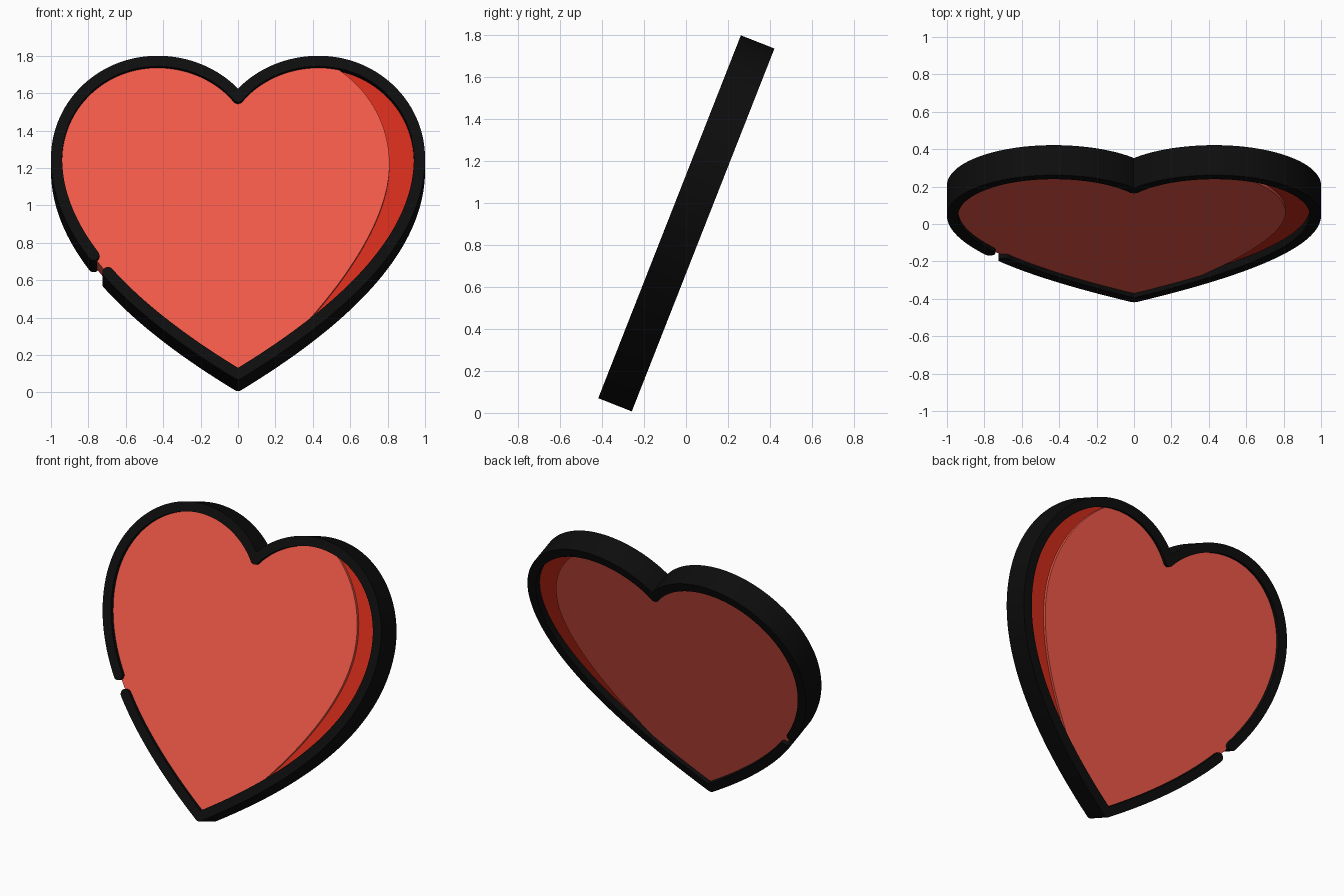
import bpy, bmesh, math
from mathutils import Vector, Matrix

if "Cube" in bpy.data.objects:
    bpy.data.objects.remove(bpy.data.objects["Cube"])

TILT = math.atan2(0.68, 1.73)      # backward lean
DEPTH, R = 0.172, 0.03             # rim depth, half rim width
Z0, Y0 = 0.066, -0.42              # front lower corner
GAP = (-0.734, 0.687)              # break in the rim


def local(x, z):
    return Vector((x, (z - Z0) / math.cos(TILT)))


def bezier(pts, n):
    a, b, c, d = [local(*p) for p in pts]
    return [a*(1-t)**3 + b*3*t*(1-t)**2 + c*3*t*t*(1-t) + d*t**3
            for t in (i / n for i in range(n + 1))]


def material(name, col):
    m = bpy.data.materials.new(name)
    m.diffuse_color = (*col, 1)
    m.use_nodes = True
    m.node_tree.nodes["Principled BSDF"].inputs["Base Color"].default_value = m.diffuse_color
    return m


def slab(name, outline, front, back, mat):
    """Extrude a flat outline between two depths and lean it back."""
    bm = bmesh.new()
    face = bm.faces.new([bm.verts.new((p.x, front, p.y)) for p in outline])
    ext = bmesh.ops.extrude_face_region(bm, geom=[face], use_keep_orig=True)
    vs = [g for g in ext["geom"] if isinstance(g, bmesh.types.BMVert)]
    bmesh.ops.translate(bm, verts=vs, vec=(0, back - front, 0))
    bmesh.ops.transform(bm, verts=bm.verts, matrix=Matrix.Translation((0, Y0, Z0))
                        @ Matrix.Rotation(-TILT, 4, 'X'))
    bmesh.ops.recalc_face_normals(bm, faces=bm.faces)
    me = bpy.data.meshes.new(name)
    bm.to_mesh(me)
    bm.free()
    ob = bpy.data.objects.new(name, me)
    bpy.context.collection.objects.link(ob)
    me.materials.append(mat)
    bpy.ops.object.select_all(action='DESELECT')
    ob.select_set(True)
    bpy.context.view_layer.objects.active = ob
    bpy.ops.object.shade_smooth_by_angle(angle=math.radians(30))
    return ob


def arc(c, start, sweep, n=10):
    return [c + Matrix.Rotation(sweep * i / n, 2) @ start for i in range(n + 1)]


def stroke_side(path):
    """Offset to the left of the path with round joins at sharp corners."""
    out = []
    for i, p in enumerate(path):
        d1 = (p - path[i-1]).normalized() if i else None
        d2 = (path[i+1] - p).normalized() if i < len(path) - 1 else None
        d1, d2 = d1 or d2, d2 or d1
        n1, n2 = Vector((-d1.y, d1.x)), Vector((-d2.y, d2.x))
        turn = math.atan2(d1.x*d2.y - d1.y*d2.x, d1.dot(d2))
        if turn < -0.4:
            out += arc(p, n1 * R, turn)
        else:
            m = (n1 + n2).normalized()
            out.append(p + m * R / m.dot(n1))
    return out


def stroke(path):
    """Outline of an open stroke with round ends."""
    left, right = stroke_side(path), stroke_side(path[::-1])
    cap1 = arc(path[-1], left[-1] - path[-1], -math.pi)[1:-1]
    cap2 = arc(path[0], right[-1] - path[0], -math.pi)[1:-1]
    return left + cap1 + right + cap2


# Heart centreline: right half from notch to tip, then mirrored
right = (bezier([(0, 1.58), (0.09, 1.69), (0.25, 1.772), (0.43, 1.772)], 30)
         + bezier([(0.43, 1.772), (0.73, 1.772), (0.97, 1.54), (0.97, 1.25)], 40)[1:]
         + bezier([(0.97, 1.25), (0.97, 0.81), (0.53, 0.42), (0, 0.098)], 90)[1:])
left = [Vector((-p.x, p.y)) for p in right[-2:0:-1]]
heart = right + left

# Black rim, open at the gap
g = local(*GAP)
hit = [i for i, p in enumerate(heart) if (p - g).length < 0.048]
rim_path = heart[hit[-1] + 1:] + heart[:hit[0]]
slab("heart_rim", stroke(rim_path), 0, DEPTH, material("black", (0.004, 0.004, 0.004)))

# Inner curve dividing the fill from the shaded crescent
i0 = min(range(len(right)), key=lambda i: (right[i] - local(0.48, 1.77)).length)
i1 = min(range(len(right)), key=lambda i: (right[i] - local(0.24, 0.25)).length)
divide = (bezier([(0.48, 1.77), (0.70, 1.65), (0.81, 1.44), (0.81, 1.23)], 30)
          + bezier([(0.81, 1.23), (0.81, 0.93), (0.55, 0.56), (0.24, 0.25)], 40)[1:])
divide = divide[1:-1]

# Main red fill and the slightly deeper crescent
slab("heart_fill", right[:i0 + 1] + divide + right[i1:] + left,
     0.025, DEPTH - 0.025, material("red", (0.88, 0.10, 0.065)))
slab("shade_crescent", right[i0:i1 + 1] + divide[::-1],
     0.043, DEPTH - 0.043, material("dark_red", (0.63, 0.025, 0.01)))
